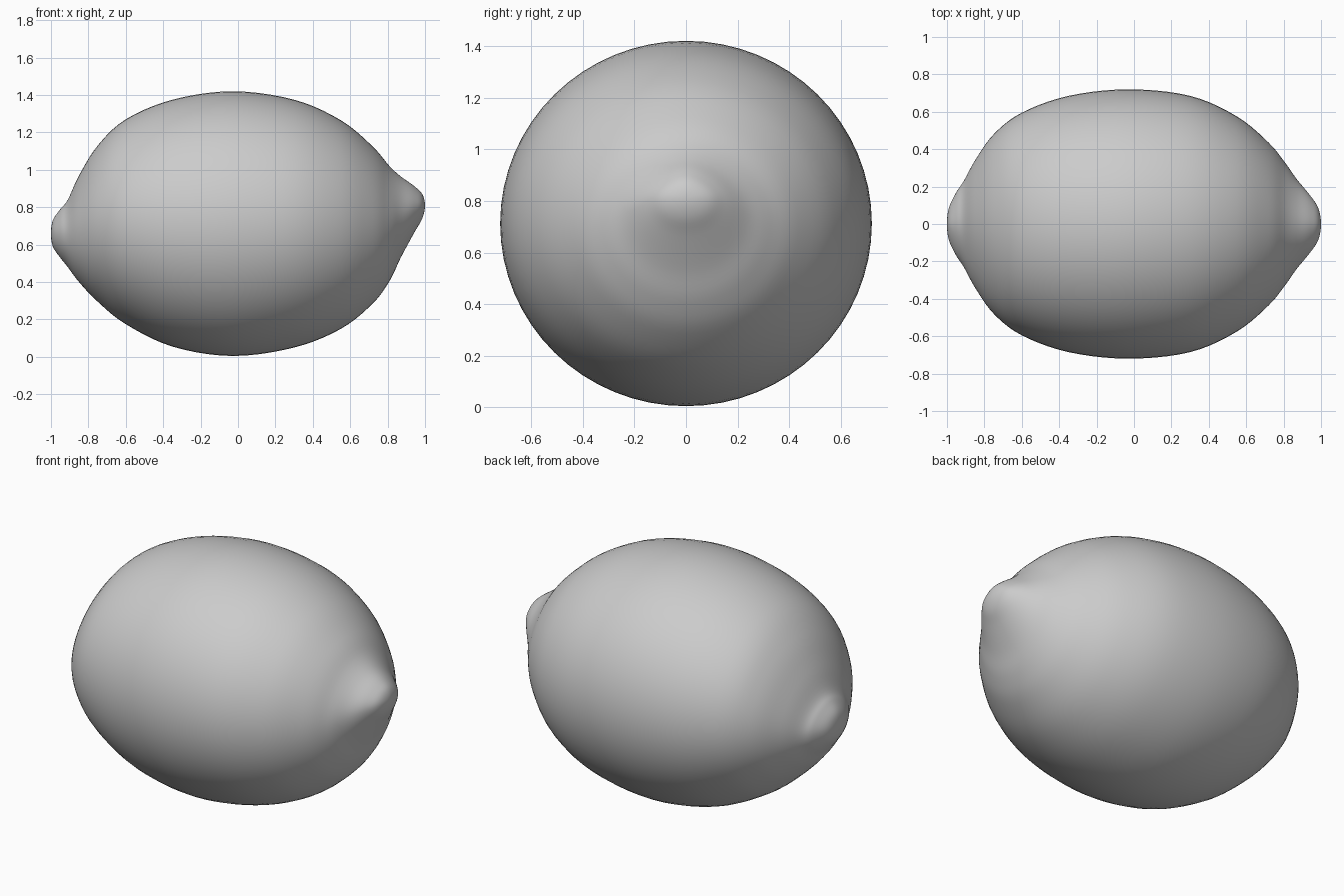
import bpy
import bmesh
from math import cos, sin, tau
from mathutils import Vector

SIDES = 64
STEPS = 5

default_cube = bpy.data.objects.get("Cube")
if default_cube:
    bpy.data.objects.remove(default_cube, do_unlink=True)


def flat_material(name, colour):
    material = bpy.data.materials.new(name)
    material.use_nodes = True
    material.diffuse_color = colour
    shader = material.node_tree.nodes["Principled BSDF"]
    shader.inputs["Base Color"].default_value = colour
    return material


def spline(before, start, end, after, t):
    """Smooth blend from start to end, with slopes set by the neighbours."""
    slope_in = (end - before) / 2
    slope_out = (after - start) / 2
    bend = 3 * (end - start) - 2 * slope_in - slope_out
    twist = 2 * (start - end) + slope_in + slope_out
    return start + slope_in * t + bend * t * t + twist * t * t * t


def smooth_stations(stations):
    """Refine the stations; mirrored end neighbours give rounded tips."""
    def mirrored(s):
        return Vector((s[0], s[2], s[1], -s[3]))

    padded = [mirrored(stations[1])] + stations + [mirrored(stations[-2])]
    fine = []
    for i in range(len(stations) - 1):
        for step in range(STEPS):
            fine.append(spline(*padded[i:i + 4], step / STEPS))
    fine.append(stations[-1])
    return fine


def add_ring(bm, station):
    """Oval cross-section, slightly narrower on top close to the tips."""
    x, top, bottom, width = station
    middle, height = (top + bottom) / 2, (top - bottom) / 2
    taper = 0.25 * max(0, abs(x) - 0.7) / 0.3
    ring = []
    for i in range(SIDES):
        angle = tau * i / SIDES
        narrowing = 1 - taper * max(0, sin(angle)) ** 2
        y = width * cos(angle) * narrowing
        ring.append(bm.verts.new((x, y, middle + height * sin(angle))))
    return ring


def loft(name, stations, material):
    bm = bmesh.new()
    fine = smooth_stations(stations)
    rings = [add_ring(bm, station) for station in fine[1:-1]]
    tips = [bm.verts.new((s[0], 0, s[1])) for s in (fine[0], fine[-1])]

    # Skin between neighbouring rings, then a fan at each tip
    for ring, following in zip(rings, rings[1:]):
        for i in range(SIDES):
            j = (i + 1) % SIDES
            bm.faces.new((ring[i], ring[j], following[j], following[i]))
    for tip, ring in zip(tips, (rings[0], rings[-1])):
        for i in range(SIDES):
            bm.faces.new((tip, ring[i], ring[(i + 1) % SIDES]))

    bmesh.ops.recalc_face_normals(bm, faces=bm.faces)
    for face in bm.faces:
        face.smooth = True
    mesh = bpy.data.meshes.new(name)
    bm.to_mesh(mesh)
    bm.free()
    mesh.materials.append(material)
    obj = bpy.data.objects.new(name, mesh)
    bpy.context.collection.objects.link(obj)
    return obj


# Lemon body with a low stem nub on one end and a raised nipple on the other:
# position along the fruit, top height, bottom height, half width
lemon_stations = [Vector(s) for s in (
    (-1, .66, .66, 0),
    (-.99, .73, .59, .085),
    (-.95, .79, .53, .17),
    (-.91, .84, .48, .23),
    (-.85, .97, .4, .34),
    (-.75, 1.13, .295, .48),
    (-.6, 1.27, .175, .595),
    (-.35, 1.375, .055, .685),
    (-.03, 1.42, .005, .72),
    (.3, 1.375, .05, .685),
    (.55, 1.265, .15, .575),
    (.72, 1.125, .285, .435),
    (.81, 1.02, .405, .325),
    (.87, .965, .53, .24),
    (.94, .915, .66, .155),
    (.985, .87, .74, .085),
    (1, .81, .81, 0),
)]

grey = flat_material("plain grey", (0.6, 0.6, 0.6, 1))
loft("lemon", lemon_stations, grey)
